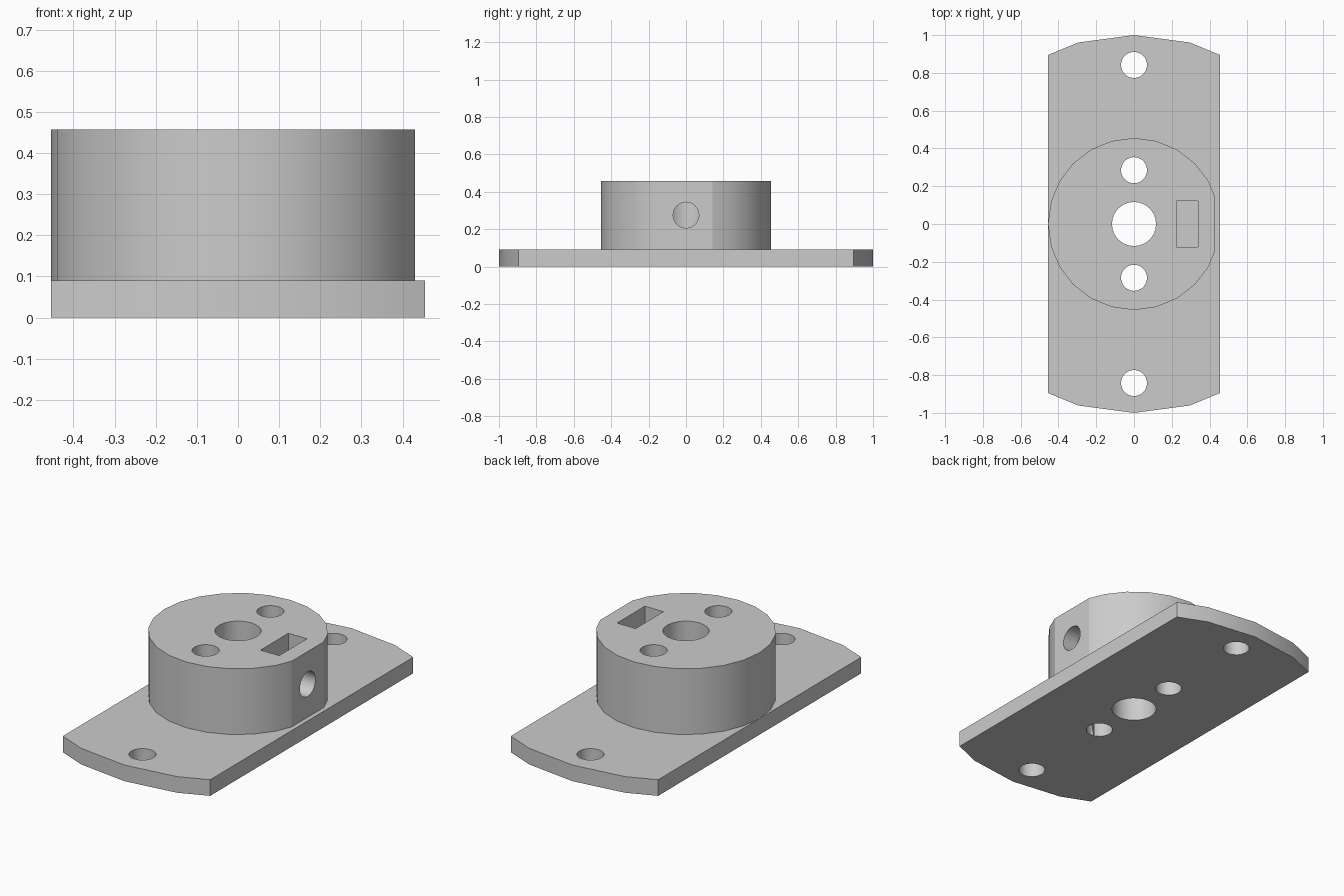
import bpy
import bmesh
from math import radians, sin, cos, tau

cube = bpy.data.objects.get("Cube")
if cube:
    bpy.data.objects.remove(cube, do_unlink=True)

PLATE_TOP, HUB_TOP = 0.09, 0.457
HALF_WIDTH, HUB_RADIUS, FLAT_X = 0.455, 0.455, 0.43

grey = bpy.data.materials.new("plain grey")
grey.use_nodes = True
colour = (0.6, 0.6, 0.6, 1)
grey.diffuse_color = colour
grey.node_tree.nodes["Principled BSDF"].inputs["Base Color"].default_value = colour


def prism(name, outline, z0, z1):
    """Extrude a counter-clockwise outline from z0 to z1."""
    bm = bmesh.new()
    face = bm.faces.new([bm.verts.new((x, y, z0)) for x, y in outline])
    top = bmesh.ops.extrude_face_region(bm, geom=[face])["geom"]
    bmesh.ops.translate(bm, vec=(0, 0, z1 - z0),
                        verts=[v for v in top if isinstance(v, bmesh.types.BMVert)])
    bmesh.ops.recalc_face_normals(bm, faces=bm.faces[:])
    mesh = bpy.data.meshes.new(name)
    bm.to_mesh(mesh)
    bm.free()
    mesh.materials.append(grey)
    obj = bpy.data.objects.new(name, mesh)
    bpy.context.collection.objects.link(obj)
    return obj


def circle(radius, y=0, sides=24):
    return [(radius * cos(tau * i / sides), y + radius * sin(tau * i / sides))
            for i in range(sides)]


def box(x0, x1, y):
    return [(x0, -y), (x1, -y), (x1, y), (x0, y)]


def cut(target, cutter):
    """Subtract the cutter, then discard it."""
    mod = target.modifiers.new("cut", "BOOLEAN")
    mod.operation, mod.solver, mod.object = "DIFFERENCE", "EXACT", cutter
    bpy.ops.object.select_all(action="DESELECT")
    bpy.context.view_layer.objects.active = target
    target.select_set(True)
    bpy.ops.object.modifier_apply(modifier=mod.name)
    bpy.data.objects.remove(cutter, do_unlink=True)


# Base plate with faceted, bowed ends
end = [(HALF_WIDTH, 0.895), (0.295, 0.961), (0, 1), (-0.295, 0.961), (-HALF_WIDTH, 0.895)]
plate = prism("base_plate", end + [(-x, -y) for x, y in end], 0, PLATE_TOP)

# Round hub with one flat side
hub = prism("hub", circle(HUB_RADIUS), PLATE_TOP, HUB_TOP)
cut(hub, prism("flat_cutter", box(FLAT_X, 1, 1), -1, 1))

# Vertical bores: shaft, two hub holes, two mounting holes
bores = [(0.117, 0), (0.069, 0.285), (0.069, -0.285)]
for radius, y in bores:
    for part in (plate, hub):
        cut(part, prism("bore_cutter", circle(radius, y), -1, 1))
for y in (0.842, -0.842):
    cut(plate, prism("bore_cutter", circle(0.069, y), -1, 1))

# Set screw hole from the flat into the shaft bore
screw = prism("screw_cutter", circle(0.069), 0, 1)
screw.rotation_euler.y = radians(90)
screw.location.z = 0.275
cut(hub, screw)

# Nut pocket open at the top
cut(hub, prism("nut_cutter", box(0.225, 0.34, 0.123), 0.15, 1))

# Smooth round walls, keep crisp edges
for part, angle in ((plate, 15.5), (hub, 20)):
    bpy.ops.object.select_all(action="DESELECT")
    bpy.context.view_layer.objects.active = part
    part.select_set(True)
    bpy.ops.object.shade_smooth_by_angle(angle=radians(angle))
